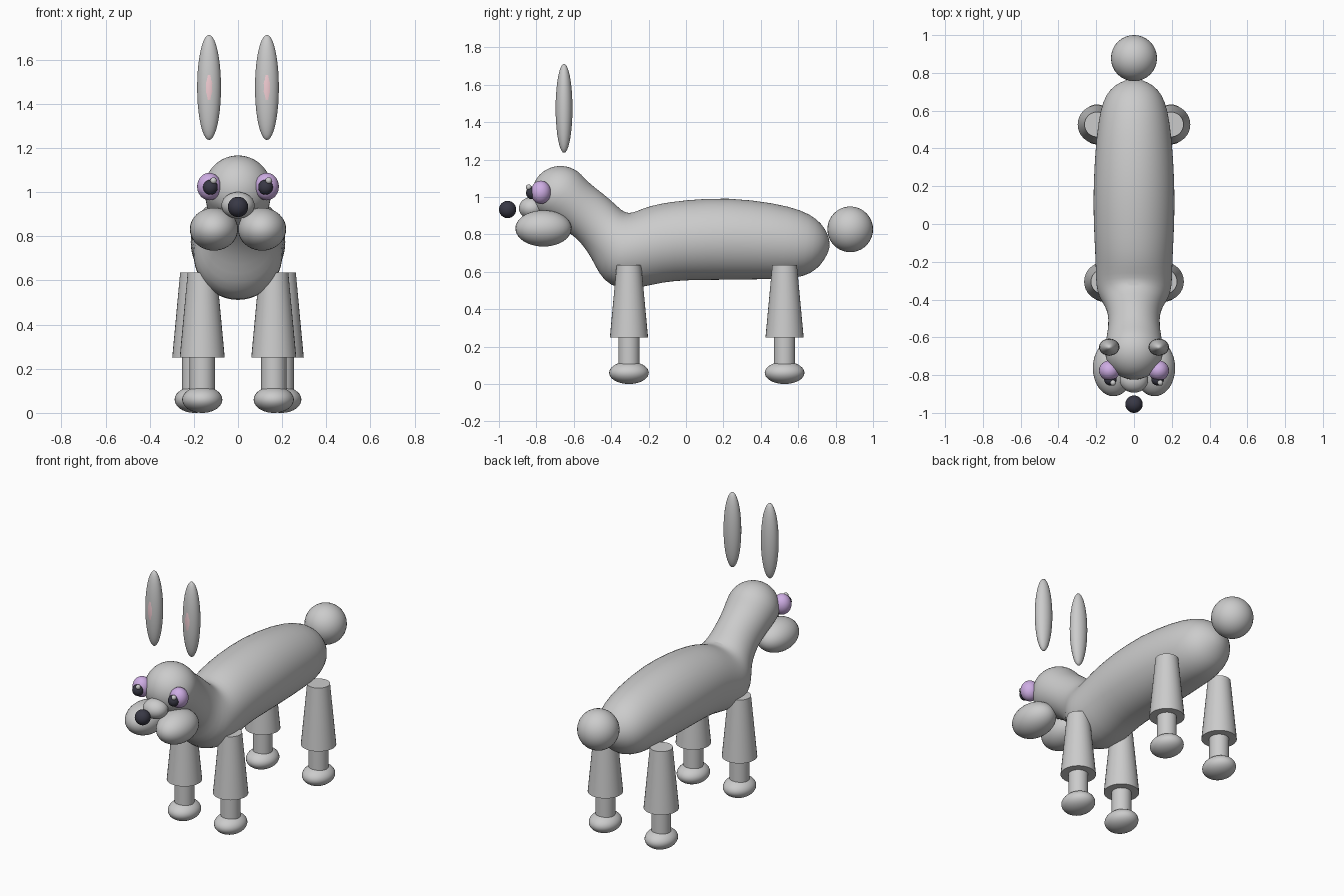
import bpy, bmesh, math
from mathutils import Matrix, Vector

if "Cube" in bpy.data.objects:
    bpy.data.objects.remove(bpy.data.objects["Cube"])


def material(name, rgb):
    m = bpy.data.materials.new(name)
    m.diffuse_color = (*rgb, 1)
    m.use_nodes = True
    m.node_tree.nodes["Principled BSDF"].inputs["Base Color"].default_value = m.diffuse_color
    return m


PURPLE = material("purple", (0.62, 0.42, 0.78))
DARK = material("dark", (0.04, 0.04, 0.06))
PINK = material("pink", (0.9, 0.62, 0.66))


def add_object(name, bm, mat=None):
    bmesh.ops.recalc_face_normals(bm, faces=bm.faces)
    mesh = bpy.data.meshes.new(name)
    bm.to_mesh(mesh)
    bm.free()
    ob = bpy.data.objects.new(name, mesh)
    bpy.context.collection.objects.link(ob)
    if mat:
        mesh.materials.append(mat)
    bpy.ops.object.select_all(action='DESELECT')
    bpy.context.view_layer.objects.active = ob
    ob.select_set(True)
    bpy.ops.object.shade_smooth_by_angle(angle=math.radians(40))
    return ob


def ellipsoid(name, centre, radii, mat=None):
    bm = bmesh.new()
    bmesh.ops.create_uvsphere(bm, u_segments=32, v_segments=20, radius=1,
                              matrix=Matrix.Translation(centre) @ Matrix.Diagonal((*radii, 1)))
    return add_object(name, bm, mat)


def cone(name, x, y, z0, z1, r0, r1):
    bm = bmesh.new()
    bmesh.ops.create_cone(bm, cap_ends=True, segments=32, radius1=r0, radius2=r1, depth=z1 - z0,
                          matrix=Matrix.Translation((x, y, (z0 + z1) / 2)))
    return add_object(name, bm)


# Body, neck and head: one loft; each ring is (top y, top z, bottom y, bottom z, half width)
rings = [
    (.765, .78, .755, .69, .05), (.745, .83, .72, .635, .105), (.70, .885, .67, .59, .15),
    (.62, .93, .58, .562, .18), (.48, .968, .45, .56, .20), (.22, 1.0, .22, .556, .217),
    (0, .985, 0, .555, .215), (-.15, .965, -.12, .545, .207), (-.235, .938, -.25, .512, .203),
    (-.285, .915, -.36, .506, .202), (-.325, .914, -.44, .55, .188), (-.365, .948, -.485, .63, .155),
    (-.42, 1.0, -.525, .71, .138), (-.48, 1.045, -.59, .785, .135), (-.525, 1.082, -.68, .85, .146),
]
head, axis, head_r = Vector((0, -.67, 1.012)), Vector((0, -.72, .69)).normalized(), .156
across = Vector((0, axis.z, -axis.y))
for deg in range(0, 90, 15):
    a = math.radians(deg)
    c, r = head + axis * head_r * math.sin(a), head_r * math.cos(a)
    t, b = c + across * r, c - across * r
    rings.append((t.y, t.z, b.y, b.z, r))

N = 32
bm = bmesh.new()
loops = []
for ty, tz, by, bz, w in rings:
    top, bottom = Vector((0, ty, tz)), Vector((0, by, bz))
    mid, half = (top + bottom) / 2, (top - bottom) / 2
    loops.append([bm.verts.new(mid + half * math.cos(2 * math.pi * i / N)
                               + Vector((w * math.sin(2 * math.pi * i / N), 0, 0))) for i in range(N)])
for p, q in zip(loops, loops[1:]):
    for i in range(N):
        bm.faces.new((p[i], p[(i + 1) % N], q[(i + 1) % N], q[i]))
for loop, pole in ((loops[0], Vector((0, .769, .735))), (loops[-1], head + axis * head_r)):
    v = bm.verts.new(pole)
    for i in range(N):
        bm.faces.new((loop[i], loop[(i + 1) % N], v))
body = add_object("body", bm)
body.modifiers.new("smooth", 'SUBSURF').levels = 1
body.modifiers["smooth"].render_levels = 1

# Tail, nose and muzzle
ellipsoid("tail", (0, .878, .827), (.122, .122, .122))
ellipsoid("nose", (0, -.954, .933), (.046, .046, .046), DARK)
ellipsoid("muzzle", (0, -.825, .94), (.075, .068, .06))

for side, s in (("left", -1), ("right", 1)):
    # Cheeks and ears
    ellipsoid(side + "_cheek", (s * .109, -.762, .832), (.109, .15, .097))
    ellipsoid(side + "_ear", (s * .131, -.652, 1.474), (.054, .045, .238))
    ellipsoid(side + "_inner_ear", (s * .131, -.6777, 1.474), (.03, .02, .125), PINK)
    # Eyes; both highlights sit towards the same side
    ellipsoid(side + "_eye", (s * .13, -.776, 1.025), (.055, .054, .062), PURPLE)
    ellipsoid(side + "_pupil", (s * .125, -.825, 1.022), (.033, .03, .034), DARK)
    ellipsoid(side + "_eye_highlight", (s * .125 + .014, -.841, 1.052), (.015, .015, .015))
    # Legs
    for end, x, y in (("front", .162, -.305), ("back", .196, .527)):
        name = f"{side}_{end}_"
        cone(name + "upper_leg", s * x, y, .25, .635, .102, .066)
        cone(name + "lower_leg", s * x, y, .06, .30, .057, .057)
        ellipsoid(name + "foot", (s * x, y, .06), (.091, .106, .06))
